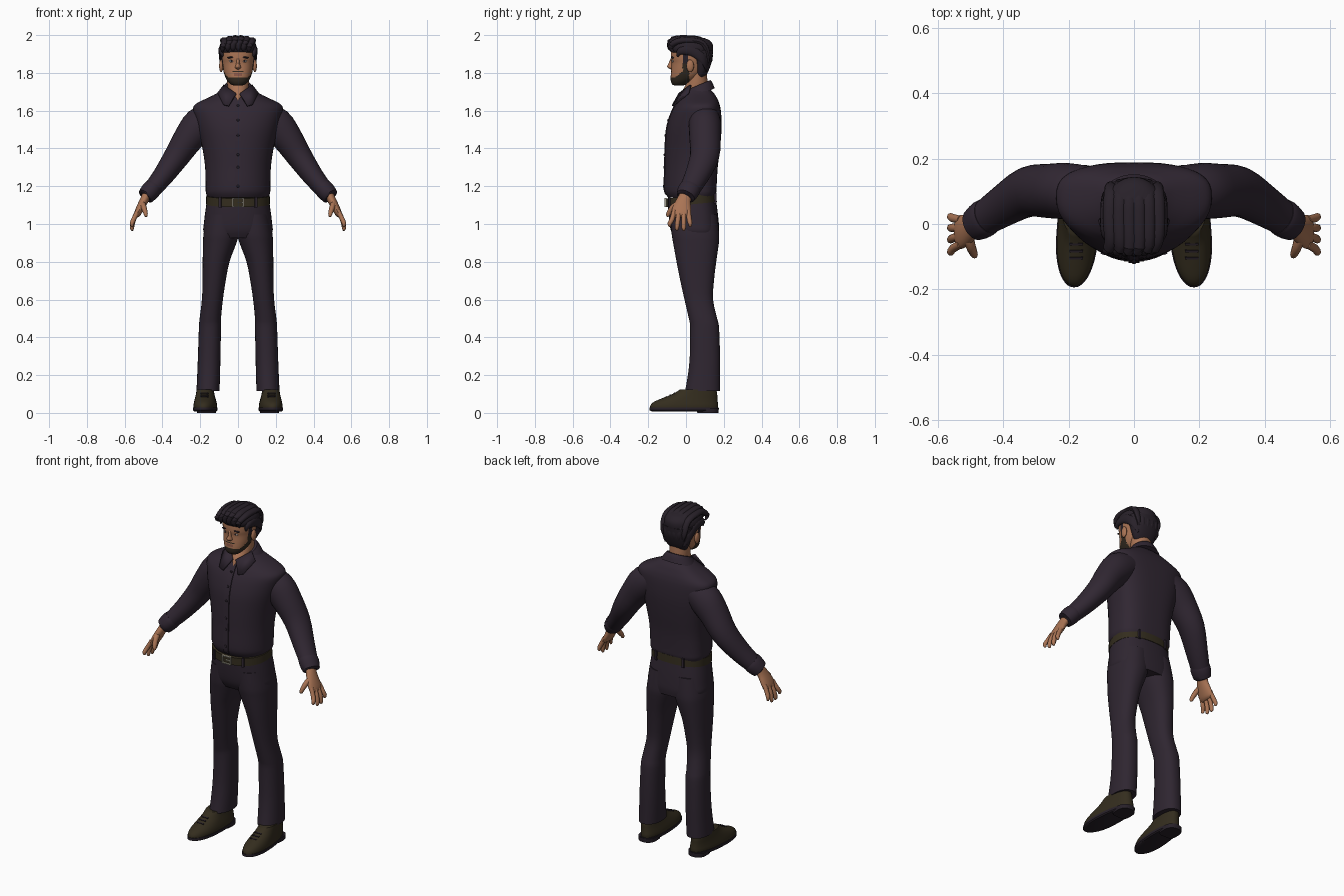
import bpy, bmesh, math
from mathutils import Vector, Matrix


def material(name, rgb):
    m = bpy.data.materials.new(name)
    m.diffuse_color = (*rgb, 1)
    return m


SHIRT = material("shirt plum", (0.030, 0.020, 0.032))
TROUSER = material("trouser plum", (0.028, 0.019, 0.030))
HAIR = material("hair dark", (0.021, 0.015, 0.022))
LEATHER = material("olive leather", (0.034, 0.026, 0.013))
SKIN = material("skin", (0.40, 0.175, 0.09))
LIP = material("lip", (0.27, 0.10, 0.065))
BEARD = material("beard brown", (0.030, 0.022, 0.014))
METAL = material("buckle metal", (0.36, 0.34, 0.27))
WHITE = material("eye white", (0.5, 0.47, 0.43))


def finish(name, bm, mat, angle=40):
    bmesh.ops.recalc_face_normals(bm, faces=bm.faces)
    me = bpy.data.meshes.new(name)
    bm.to_mesh(me)
    bm.free()
    ob = bpy.data.objects.new(name, me)
    bpy.context.collection.objects.link(ob)
    me.materials.append(mat)
    bpy.ops.object.select_all(action='DESELECT')
    ob.select_set(True)
    bpy.context.view_layer.objects.active = ob
    bpy.ops.object.shade_smooth_by_angle(angle=math.radians(angle))
    return ob


def dense(rows, k=3):
    """Smooth spline through rows of numbers."""
    p = [rows[0]] + list(rows) + [rows[-1]]
    out = []
    for a, b, c, d in zip(p, p[1:], p[2:], p[3:]):
        for i in range(k):
            t = i / k
            out.append([0.5 * (2*q + (r-o)*t + (2*o-5*q+4*r-s)*t*t + (3*q-o-3*r+s)*t**3)
                        for o, q, r, s in zip(a, b, c, d)])
    return out + [list(rows[-1])]


def bridge(name, rings, mat, side=1):
    bm = bmesh.new()
    vs = [[bm.verts.new((p[0] * side, p[1], p[2])) for p in r] for r in rings]
    n = len(vs[0])
    for a, b in zip(vs, vs[1:]):
        for i in range(n):
            bm.faces.new((a[i], a[(i+1) % n], b[(i+1) % n], b[i]))
    bm.faces.new(vs[0])
    bm.faces.new(vs[-1])
    return finish(name, bm, mat)


def loft(name, rows, mat, side=1, cx=0, w=0.5, ef=2.0, eb=2.0, tilt=0, shear=0, n=40, k=3):
    """Stack of level rings; a row is z, front y, back y, half width (, centre x)."""
    rings = []
    for row in dense(rows, k):
        z, y0, y1, rx = row[:4]
        x0 = row[4] if len(row) > 4 else cx
        yc = y0 + w * (y1 - y0)
        ring = []
        for i in range(n):
            a = 2 * math.pi * i / n
            c, s = math.cos(a), math.sin(a)
            e = 2 / (eb if s > 0 else ef)
            x = rx * math.copysign(abs(c) ** e, c)
            y = yc + (y1 - yc if s > 0 else yc - y0) * math.copysign(abs(s) ** e, s)
            ring.append((x0 + x + shear * (yc - y), y, z + tilt * (y - yc)))
        rings.append(ring)
    return bridge(name, rings, mat, side)


def tube(name, rows, mat, side=1, n=20, k=3, ref=(0, 1, 0)):
    """Sweep along a path; a row is x, y, z, radius across, radius along ref."""
    rows = dense(rows, k)
    pts = [Vector(r[:3]) for r in rows]
    rings = []
    for i, r in enumerate(rows):
        t = (pts[min(i+1, len(pts)-1)] - pts[max(i-1, 0)]).normalized()
        v = Vector(ref)
        v = (v - t * v.dot(t)).normalized()
        u = v.cross(t)
        rings.append([pts[i] + u * r[3] * math.cos(2*math.pi*j/n) + v * r[4] * math.sin(2*math.pi*j/n)
                      for j in range(n)])
    return bridge(name, rings, mat, side)


def ball(name, loc, scale, mat, rot=0):
    bm = bmesh.new()
    bmesh.ops.create_uvsphere(bm, u_segments=16, v_segments=10, radius=1)
    bm.transform(Matrix.Translation(loc) @ Matrix.Rotation(rot, 4, 'Y') @ Matrix.Diagonal((*scale, 1)))
    return finish(name, bm, mat)


def box(name, loc, size, mat, rz=0, rx=0):
    bm = bmesh.new()
    bmesh.ops.create_cube(bm, size=1)
    bm.transform(Matrix.Translation(loc) @ Matrix.Rotation(rz, 4, 'Z') @ Matrix.Rotation(rx, 4, 'X')
                 @ Matrix.Diagonal((*size, 1)))
    return finish(name, bm, mat)


# Shirt body
torso = [(1.14, -.095, .15, .16), (1.165, -.11, .16, .17), (1.2, -.115, .162, .171), (1.3, -.112, .168, .174),
         (1.4, -.11, .18, .188), (1.5, -.103, .188, .212), (1.57, -.085, .187, .23), (1.61, -.068, .183, .238),
         (1.632, -.055, .178, .228), (1.65, -.045, .172, .198), (1.67, -.03, .162, .155),
         (1.69, -.016, .15, .115), (1.71, .0, .13, .085)]
loft("shirt_body", torso, SHIRT, w=.58, ef=2.1, eb=2.9, n=48)

# Button strip following the chest, with buttons
bm = bmesh.new()
strip = [r for r in dense(torso) if 1.15 < r[0] < 1.68]
rows = [[bm.verts.new((x, r[1] - d, r[0])) for x, d in ((-.017, -.004), (-.016, .004), (.016, .004), (.017, -.004))]
        for r in strip]
for a, b in zip(rows, rows[1:]):
    for i in range(3):
        bm.faces.new((a[i], a[i+1], b[i+1], b[i]))
finish("button_strip", bm, SHIRT, 30)
for i in range(6):
    z = 1.21 + i * .083
    r = min(strip, key=lambda q: abs(q[0] - z))
    ball("shirt_button", (0, r[1] - .004, r[0]), (.007, .004, .007), HAIR)

# Collar stand and wings
loft("collar_stand", [(1.68, -.03, .152, .108), (1.715, -.018, .14, .084), (1.733, -.008, .128, .07)],
     SHIRT, tilt=.42)
for s in (1, -1):
    bm = bmesh.new()
    wing = [(.01, -.036, 1.69), (.05, -.072, 1.625), (.078, -.062, 1.632), (.108, .012, 1.692), (.074, .025, 1.735)]
    bm.faces.new([bm.verts.new((x * s, y, z)) for x, y, z in wing])
    ob = finish("collar_wing", bm, SHIRT)
    mod = ob.modifiers.new("thickness", 'SOLIDIFY')
    mod.thickness, mod.offset = .010, 0

# Hips, belt, loops and buckle
loft("trouser_hips", [(.925, -.06, .172, .16), (.96, -.078, .176, .183), (1.0, -.087, .174, .181), (1.06, -.093, .168, .174),
                      (1.12, -.096, .16, .165)], TROUSER, w=.55, ef=2.3, eb=2.5)
loft("belt", [(1.105, -.105, .163, .169), (1.15, -.105, .161, .168)], LEATHER, w=.55, ef=2.2, eb=2.5, tilt=.1, k=1)
for s in (1, -1):
    box("belt_loop", (s * .095, -.088, 1.115), (.012, .01, .055), TROUSER, rz=s * .35)
    box("belt_loop_back", (s * .09, .155, 1.137), (.012, .012, .055), TROUSER, rz=-s * .12)
    box("buckle_side", (s * .027, -.109, 1.114), (.007, .01, .048), METAL)
    box("buckle_bar", (0, -.109, 1.114 + s * .021), (.06, .01, .006), METAL)
box("buckle_pin", (.01, -.110, 1.114), (.032, .008, .006), METAL)

# Trouser legs: z, inner x, outer x, front y, back y
leg = [(1.05, -.01, .165, -.08, .165), (.95, -.005, .182, -.076, .175), (.9, .008, .185, -.068, .174),
       (.8, .045, .187, -.05, .16), (.7, .065, .188, -.03, .148), (.6, .08, .191, -.008, .143),
       (.5, .09, .203, .015, .165), (.45, .09, .207, .022, .175), (.3, .093, .212, .02, .18),
       (.2, .095, .216, .01, .18), (.115, .098, .22, -.005, .18)]
leg_rows = [(z, y0, y1, (b - a) / 2, (a + b) / 2) for z, a, b, y0, y1 in leg]

for s in (1, -1):
    loft("trouser_leg", leg_rows, TROUSER, s, ef=2.2, eb=2.3)

    # Shoe upper, sole, heel and laces
    sh = dict(side=s, cx=.174, shear=.06)
    loft("shoe_upper", [(.022, -.19, .168, .06), (.04, -.188, .17, .061), (.058, -.17, .168, .058),
                        (.078, -.125, .166, .053), (.1, -.07, .165, .048), (.125, -.03, .16, .045)],
         LEATHER, w=.42, ef=2.1, eb=2.4, **sh)
    loft("shoe_sole", [(.008, -.18, .165, .058), (.014, -.194, .173, .064), (.028, -.193, .173, .064)],
         HAIR, w=.42, ef=2.1, eb=2.4, k=1, **sh)
    loft("shoe_heel", [(0, .06, .172, .05, .166), (.025, .055, .174, .052, .166)], HAIR, s, eb=2.4, ef=4, k=1)
    for i in range(3):
        box("shoe_lace", (s * .177, -.062 - .021 * i, .104 - .0095 * i), (.042, .007, .006), HAIR, rx=.4)

    # Sleeve and cuff
    tube("sleeve", [(.13, .095, 1.565, .08, .08), (.2, .1, 1.525, .093, .086), (.26, .101, 1.455, .081, .083),
                    (.325, .098, 1.357, .068, .077), (.40, .055, 1.25, .055, .064), (.465, .012, 1.172, .046, .053)],
         SHIRT, s, n=28)
    tube("cuff", [(.448, .024, 1.195, .048, .056), (.46, .016, 1.18, .051, .059), (.488, -.002, 1.147, .045, .051),
                  (.49, -.003, 1.145, .03, .035)], SHIRT, s, n=28, k=2)

    # Hand
    tube("palm", [(.478, .005, 1.165, .024, .03), (.497, -.012, 1.125, .023, .038), (.52, -.022, 1.08, .021, .05),
                  (.535, -.025, 1.05, .017, .051), (.541, -.025, 1.037, .008, .04)], SKIN, s)
    for yb, yt, zt in ((-.062, -.086, .985), (-.037, -.048, .965), (-.012, -.012, .964), (.013, .022, .985)):
        tube("finger", [(.53, yb, 1.07, .012, .012), (.552, (yb + yt) / 2, 1.025, .0125, .013),
                        (.561, yt, zt + .018, .011, .0115), (.559, yt, zt + .004, .007, .007),
                        (.558, yt, zt, .002, .002)], SKIN, s, n=12)
    tube("thumb", [(.508, -.025, 1.115, .015, .018), (.5, -.065, 1.092, .015, .016), (.49, -.09, 1.06, .012, .013),
                   (.487, -.097, 1.042, .008, .008), (.487, -.098, 1.038, .002, .002)], SKIN, s, n=12)

    # Ear, eye and brow
    ball("ear", (s * .089, .022, 1.837), (.011, .02, .033), SKIN)
    ball("eye", (s * .034, -.069, 1.862), (.014, .006, .006), WHITE)
    ball("iris", (s * .034, -.073, 1.862), (.0055, .004, .0055), HAIR)
    ball("brow", (s * .037, -.070, 1.882), (.022, .009, .0045), HAIR, s * .1)

# Neck, head and nose
loft("neck", [(1.655, -.046, .1, .012), (1.69, -.033, .11, .045), (1.73, -.005, .115, .056), (1.8, .01, .11, .06)], SKIN)
head = loft("head", [(1.734, -.062, -.015, .022), (1.738, -.072, .0, .036), (1.755, -.08, .035, .054),
                     (1.78, -.081, .075, .068), (1.81, -.079, .1, .077), (1.85, -.076, .115, .083),
                     (1.88, -.08, .125, .087), (1.92, -.077, .13, .088), (1.96, -.058, .118, .076),
                     (1.98, -.02, .08, .045)], SKIN, ef=2.25, n=72, k=6)
for m in (BEARD, HAIR, LIP):
    head.data.materials.append(m)
for f in head.data.polygons:
    x, y, z = f.center
    if y < .018 and z < 1.774 + max(0, y + .06) * .8:
        f.material_index = 1                     # jaw beard
    if -.018 < y < .016 and 1.80 < z < 1.92:
        f.material_index = 2 if z > 1.85 else 1  # sideburn
    if y < -.04 and abs(x) < .031 and 1.803 < z < 1.811:
        f.material_index = 1                     # moustache
    if y < -.04 and abs(x) < .024 and 1.786 < z < 1.799:
        f.material_index = 3                     # lips
loft("nose", [(1.818, -.078, -.05, .010), (1.826, -.094, -.05, .016), (1.834, -.1, -.05, .015), (1.85, -.093, -.05, .010),
              (1.878, -.08, -.05, .009)], SKIN, n=16)

# Hair: crown, nape and swept locks
loft("hair_crown", [(1.908, -.078, .14, .093), (1.925, -.088, .144, .099), (1.955, -.085, .14, .093),
                    (1.978, -.055, .115, .072), (1.99, -.01, .07, .035)], HAIR, ef=2.2)
loft("hair_nape", [(1.768, .055, .09, .045), (1.80, .045, .114, .07), (1.85, .034, .134, .087), (1.88, .02, .14, .092),
                   (1.92, .0, .143, .096)], HAIR, eb=2.2)
for i in range(6):
    x = -.07 + .028 * i
    d = 1 - (x / .115) ** 2          # lower locks toward the sides
    tube("hair_lock", [(x - .012, -.075 * d ** .3, 1.898 + .018 * d, .003, .004),
                       (x - .012, -.074 - .012 * d, 1.935, .016, .013),
                       (x, -.06 * d - .01, 1.945 + .032 * d, .021, .017),
                       (x * 1.05, .02, 1.953 + .03 * d, .022, .016),
                       (x, .09, 1.937 + .03 * d, .022, .016), (x * .95, .095 + .035 * d, 1.89, .02, .013),
                       (x * .8, .085 + .035 * d, 1.83, .006, .005)], HAIR, n=12, ref=(0, .5, 1))
for s in (1, -1):
    tube("side_lock", [(s * .082, -.045, 1.885, .003, .004), (s * .088, -.03, 1.915, .013, .02),
                       (s * .092, .03, 1.915, .011, .025), (s * .086, .09, 1.875, .011, .025),
                       (s * .06, .108, 1.81, .004, .006)], HAIR, n=12, ref=(0, 0, 1))
